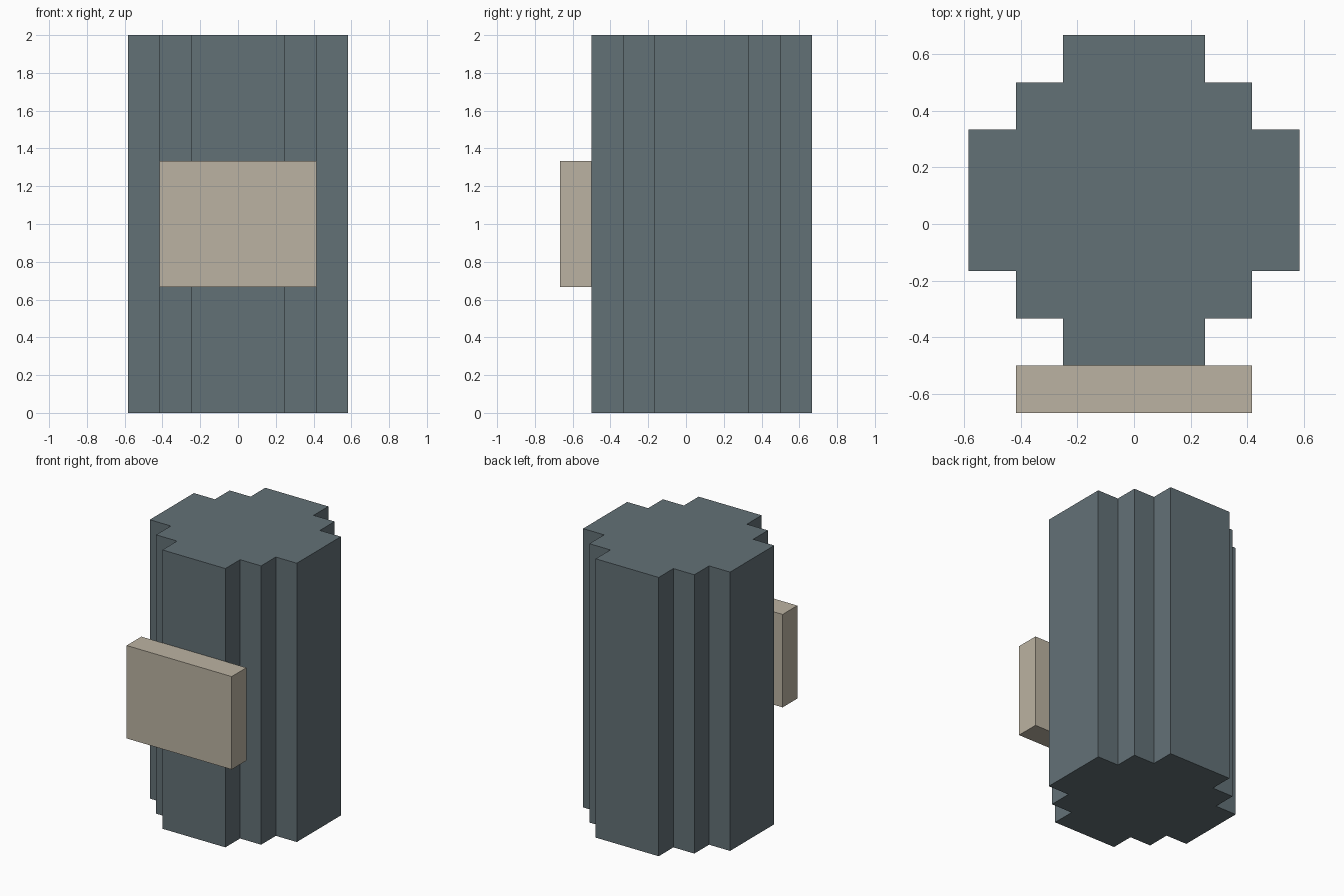
import bpy
import bmesh

cube = bpy.data.objects.get("Cube")
if cube:
    bpy.data.objects.remove(cube, do_unlink=True)

U = 1 / 12  # design grid step


def material(name, rgb):
    mat = bpy.data.materials.new(name)
    mat.use_nodes = True
    mat.diffuse_color = (*rgb, 1)
    mat.node_tree.nodes["Principled BSDF"].inputs["Base Color"].default_value = (*rgb, 1)
    return mat


def prism(name, outline, bottom, top, mat):
    """Extrude a closed plan outline (in grid steps) between two heights."""
    bm = bmesh.new()
    face = bm.faces.new([bm.verts.new((x * U, y * U, bottom * U)) for x, y in outline])
    ext = bmesh.ops.extrude_face_region(bm, geom=[face], use_keep_orig=True)
    verts = [g for g in ext["geom"] if isinstance(g, bmesh.types.BMVert)]
    bmesh.ops.translate(bm, verts=verts, vec=(0, 0, (top - bottom) * U))
    bmesh.ops.recalc_face_normals(bm, faces=bm.faces[:])
    mesh = bpy.data.meshes.new(name)
    bm.to_mesh(mesh)
    bm.free()
    mesh.materials.append(mat)
    obj = bpy.data.objects.new(name, mesh)
    bpy.context.collection.objects.link(obj)
    return obj


slate = material("slate_grey", (0.124, 0.164, 0.183))
tan = material("warm_tan", (0.50, 0.45, 0.36))

# Stepped column: one corner staircase turned through four quadrants
corner = [(7, -3), (7, 3), (5, 3), (5, 5), (3, 5), (3, 7)]
outline = []
for quarter in range(4):
    outline += corner[1:]
    corner = [(-y, x) for x, y in corner]
prism("column", [(x, y + 1) for x, y in outline], 0, 24, slate)

# Panel fixed to the front of the column
prism("front_panel", [(-5, -8), (5, -8), (5, -6), (-5, -6)], 8, 16, tan)
